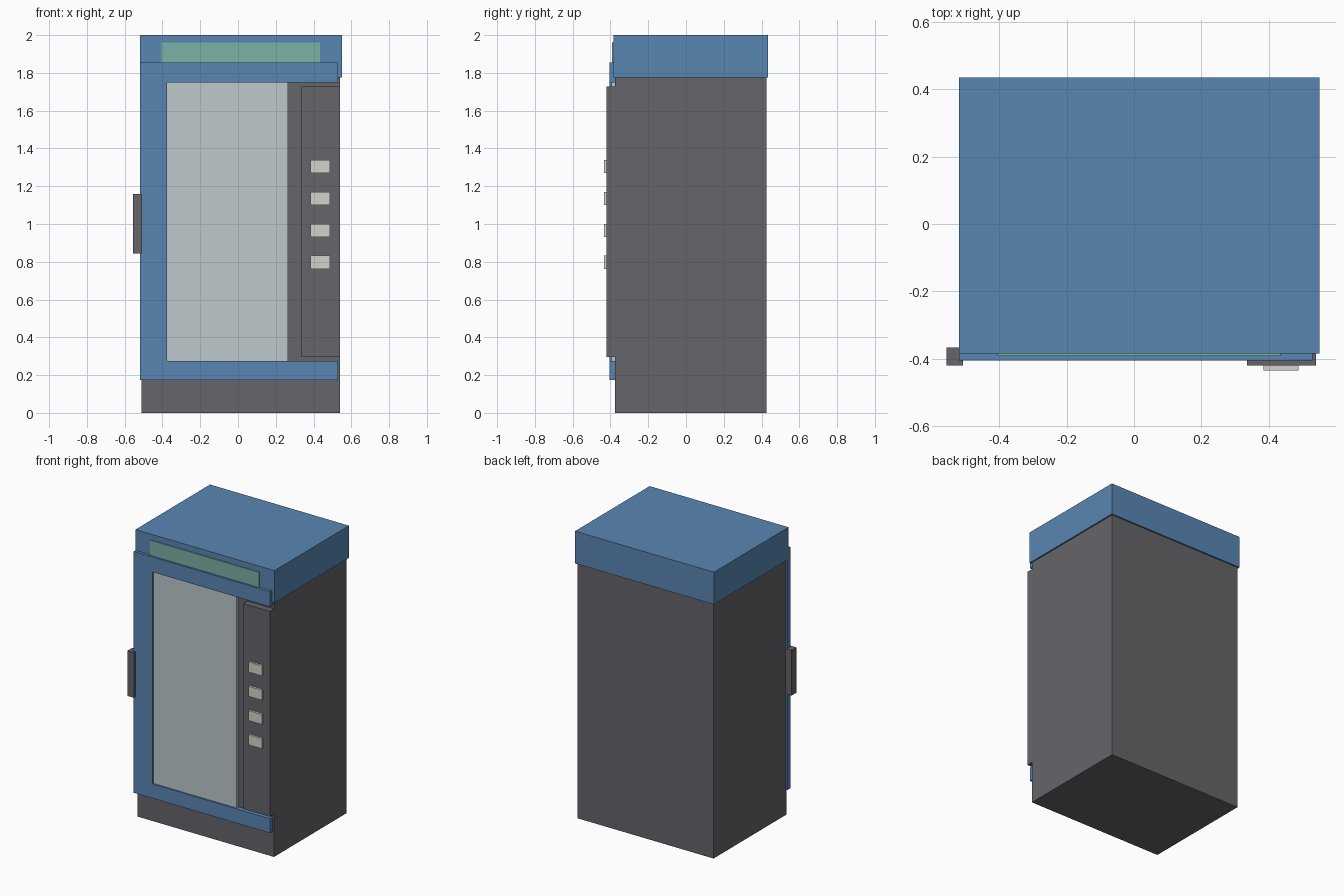
import bpy
import bmesh

if "Cube" in bpy.data.objects:
    bpy.data.objects.remove(bpy.data.objects["Cube"])


def material(name, rgb):
    m = bpy.data.materials.new(name)
    m.diffuse_color = (*rgb, 1.0)
    m.use_nodes = True
    m.node_tree.nodes["Principled BSDF"].inputs["Base Color"].default_value = m.diffuse_color
    return m


BLUE = material("blue_paint", (0.10, 0.24, 0.45))
DARK = material("dark_metal", (0.13, 0.13, 0.145))
GLASS = material("pale_glass", (0.51, 0.58, 0.60))
GREEN = material("green_sign", (0.20, 0.44, 0.38))
CREAM = material("cream_plastic", (0.66, 0.65, 0.60))


def finish(name, bm, mat):
    bmesh.ops.recalc_face_normals(bm, faces=bm.faces)
    mesh = bpy.data.meshes.new(name)
    bm.to_mesh(mesh)
    bm.free()
    mesh.materials.append(mat)
    obj = bpy.data.objects.new(name, mesh)
    bpy.context.collection.objects.link(obj)
    return obj


def box(name, x, y, z, mat):
    """Box from (min, max) ranges on each axis."""
    bm = bmesh.new()
    bmesh.ops.create_cube(bm, size=1.0)
    for v in bm.verts:
        v.co = [r[0] if c < 0 else r[1] for c, r in zip(v.co, (x, y, z))]
    return finish(name, bm, mat)


def front_profile(name, points, y, mat):
    """Outline in the xz plane, extruded along y."""
    bm = bmesh.new()
    face = bm.faces.new([bm.verts.new((px, y[0], pz)) for px, pz in points])
    ext = bmesh.ops.extrude_face_region(bm, geom=[face])
    verts = [g for g in ext["geom"] if isinstance(g, bmesh.types.BMVert)]
    bmesh.ops.translate(bm, verts=verts, vec=(0, y[1] - y[0], 0))
    return finish(name, bm, mat)


# Cabinet and top cap
box("cabinet_body", (-0.51, 0.54), (-0.375, 0.425), (0, 1.775), DARK)
box("top_cap", (-0.52, 0.55), (-0.385, 0.435), (1.775, 2.0), BLUE)
box("sign_panel", (-0.405, 0.435), (-0.392, -0.38), (1.81, 1.96), GREEN)

# C-shaped door frame, open on the control side
front_profile("door_frame", [
    (-0.52, 0.175), (0.53, 0.175), (0.53, 0.275), (-0.375, 0.275),
    (-0.375, 1.75), (0.53, 1.75), (0.53, 1.855), (-0.52, 1.855),
], (-0.405, -0.373), BLUE)
box("window_glass", (-0.375, 0.265), (-0.395, -0.373), (0.275, 1.75), GLASS)
box("door_handle", (-0.557, -0.507), (-0.42, -0.367), (0.845, 1.16), DARK)

# Control panel with a column of buttons
box("control_panel", (0.335, 0.54), (-0.42, -0.373), (0.297, 1.727), DARK)
for i in range(4):
    zc = 0.797 + i * 0.169
    box(f"button_{i + 1}", (0.385, 0.488), (-0.435, -0.418),
        (zc - 0.035, zc + 0.035), CREAM)
